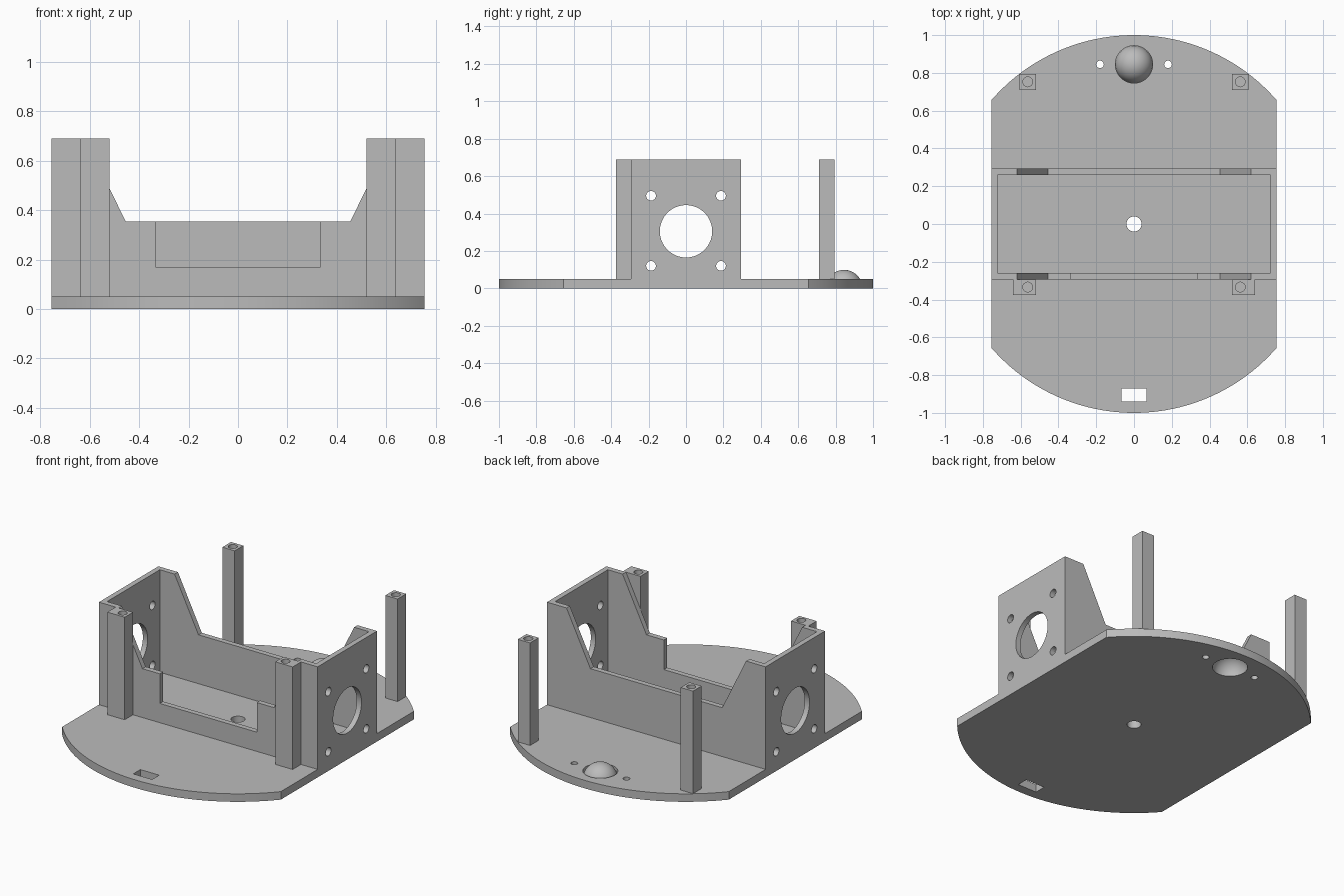
import bpy, bmesh, math
from mathutils import Matrix, Vector

if "Cube" in bpy.data.objects:
    bpy.data.objects.remove(bpy.data.objects["Cube"], do_unlink=True)

grey = bpy.data.materials.new("plain grey")
grey.use_nodes = True
grey.diffuse_color = (0.5, 0.5, 0.5, 1)
grey.node_tree.nodes["Principled BSDF"].inputs["Base Color"].default_value = (0.5, 0.5, 0.5, 1)


def finish(name, bm):
    bmesh.ops.recalc_face_normals(bm, faces=bm.faces)
    mesh = bpy.data.meshes.new(name)
    bm.to_mesh(mesh)
    bm.free()
    mesh.materials.append(grey)
    obj = bpy.data.objects.new(name, mesh)
    bpy.context.collection.objects.link(obj)
    return obj


def prism(name, points, direction):
    """Closed profile of 3D points pushed along a direction."""
    bm = bmesh.new()
    face = bm.faces.new([bm.verts.new(p) for p in points])
    new = bmesh.ops.extrude_face_region(bm, geom=[face], use_keep_orig=True)["geom"]
    moved = [v for v in new if isinstance(v, bmesh.types.BMVert)]
    bmesh.ops.translate(bm, verts=moved, vec=Vector(direction))
    return finish(name, bm)


def box(name, x0, x1, y0, y1, z0, z1):
    corners = [(x0, y0, z0), (x1, y0, z0), (x1, y1, z0), (x0, y1, z0)]
    return prism(name, corners, (0, 0, z1 - z0))


def rod(name, centre, radius, length, axis="Z", sides=48):
    bm = bmesh.new()
    turn = Matrix.Rotation(math.pi / 2, 4, "Y") if axis == "X" else Matrix()
    bmesh.ops.create_cone(bm, cap_ends=True, segments=sides, radius1=radius, radius2=radius,
                          depth=length, matrix=Matrix.Translation(centre) @ turn)
    return finish(name, bm)


def cut(obj, *cutters):
    """Subtract the cutters, then throw them away."""
    for cutter in cutters:
        mod = obj.modifiers.new("cut", "BOOLEAN")
        mod.operation, mod.solver, mod.object = "DIFFERENCE", "EXACT", cutter
        bpy.context.view_layer.objects.active = obj
        bpy.ops.object.modifier_apply(modifier=mod.name)
        bpy.data.objects.remove(cutter, do_unlink=True)


def smooth(obj):
    bpy.ops.object.select_all(action="DESELECT")
    obj.select_set(True)
    bpy.context.view_layer.objects.active = obj
    bpy.ops.object.shade_smooth_by_angle(angle=math.radians(30))


HALF_W, FLOOR, TOP = 0.755, 0.05, 0.69
FRONT, BACK, WALL = -0.293, 0.293, 0.033
BALL_Y = 0.845

# Base plate: a disc with two straight sides
start = math.acos(HALF_W)
outline = []
for offset in (0, math.pi):
    for i in range(49):
        a = offset + start + (math.pi - 2 * start) * i / 48
        outline.append((math.cos(a), math.sin(a), 0))
base = prism("base_plate", outline, (0, 0, FLOOR))
cut(base,
    rod("centre_hole", (0, 0, 0), 0.04, 1),
    rod("ball_hole", (0, BALL_Y, 0), 0.099, 1, sides=64),
    rod("screw_hole", (-0.18, BALL_Y, 0), 0.02, 1, sides=24),
    rod("screw_hole", (0.18, BALL_Y, 0), 0.02, 1, sides=24),
    box("slot", -0.065, 0.065, -0.94, -0.87, -1, 1))
smooth(base)

# Open motor frame: four thin walls with lowered front and back
frame = box("motor_frame", -HALF_W, HALF_W, FRONT, BACK, FLOOR, TOP)
slope = (0.165 / 0.335) * 0.1
dip = [(-0.455, 0.355), (0.455, 0.355), (0.62 + slope, TOP + 0.1), (-0.62 - slope, TOP + 0.1)]
cut(frame,
    box("inside", WALL - HALF_W, HALF_W - WALL, FRONT + WALL, BACK - WALL, -1, 1),
    prism("dip", [(x, -1, z) for x, z in dip], (0, 2, 0)),
    box("front_notch", -0.335, 0.335, -1, 0, 0.17, 1),
    rod("shaft_hole", (0, 0, 0.305), 0.14, 3, "X", 64))
for y in (-0.187, 0.187):
    for z in (0.12, 0.495):
        cut(frame, rod("bolt_hole", (0, y, z), 0.026, 3, "X", 24))
smooth(frame)

# Four posts with a screw hole in the top
for side, s in (("left", 1), ("right", -1)):
    for place, outer, y0, y1 in (("front", 0.64, -0.375, FRONT), ("back", 0.605, 0.71, 0.795)):
        x0, x1 = sorted((s * 0.52, s * outer))
        post = box(f"{place}_{side}_post", x0, x1, y0, y1, FLOOR, TOP)
        cut(post, rod("post_hole", (s * 0.5625, (y0 + y1) / 2, TOP), 0.026, 0.4, sides=24))
        smooth(post)

# Hollow caster dome set in the base plate
bm = bmesh.new()
bmesh.ops.create_uvsphere(bm, u_segments=48, v_segments=24, radius=0.099,
                          matrix=Matrix.Translation((0, BALL_Y, 0)))
bmesh.ops.delete(bm, geom=[v for v in bm.verts if v.co.z < -0.001], context="VERTS")
dome = finish("caster_dome", bm)
smooth(dome)
